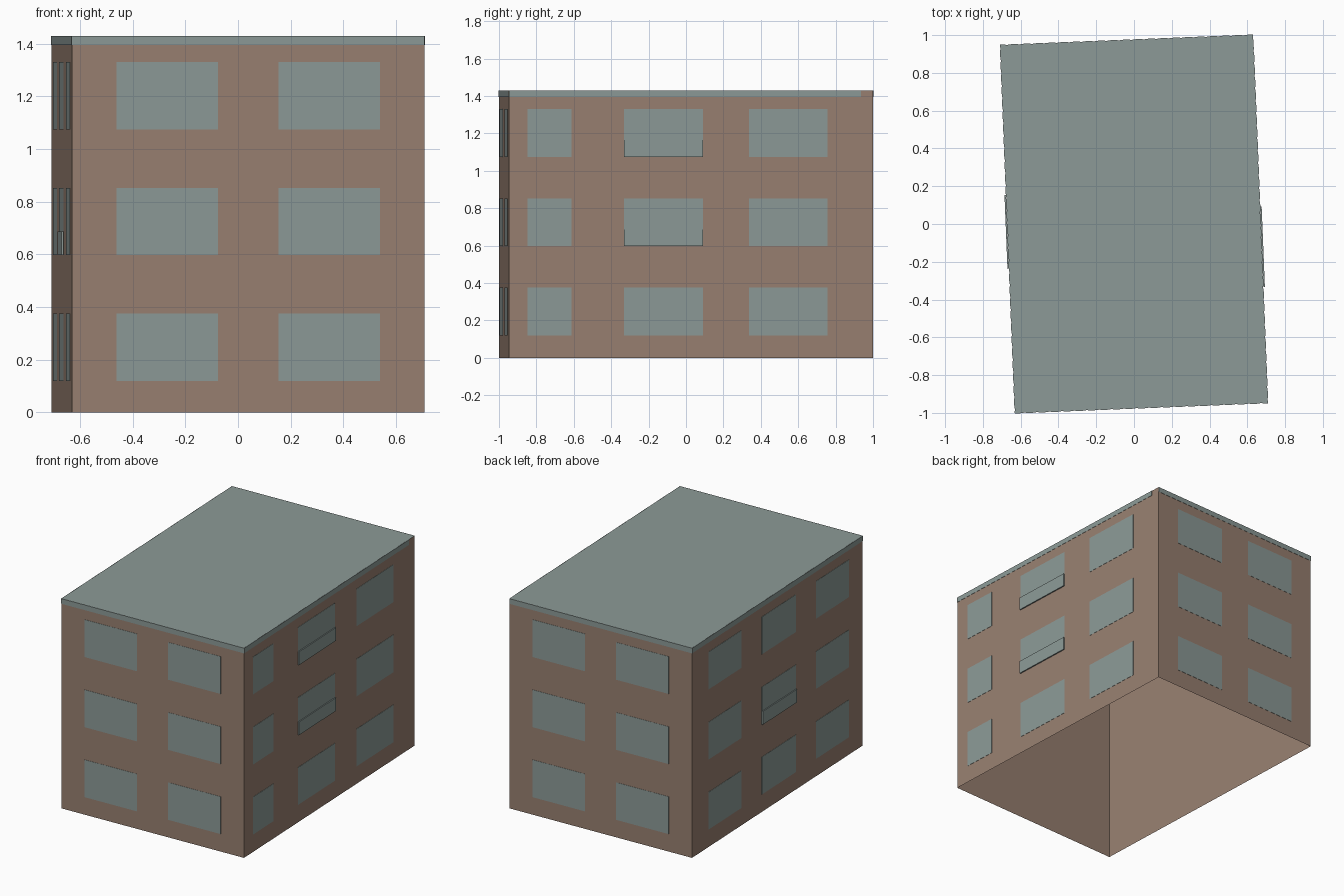
import bpy, bmesh
from math import radians
from mathutils import Matrix, Vector

cube = bpy.data.objects.get("Cube")
if cube:
    bpy.data.objects.remove(cube, do_unlink=True)

W, L, H = 0.67, 0.975, 1.43          # half width, half length, height
TURN = Matrix.Rotation(radians(2.3), 4, 'Z')


def material(name, rgb):
    lin = [((c / 255 + 0.055) / 1.055) ** 2.4 for c in rgb] + [1]
    m = bpy.data.materials.new(name)
    m.use_nodes = True
    m.diffuse_color = lin
    m.node_tree.nodes["Principled BSDF"].inputs["Base Color"].default_value = lin
    return m


brown = material("brown wall", (152, 128, 113))
grey = material("grey glass and roof", (140, 154, 151))


def finish(name, bm, mats):
    mesh = bpy.data.meshes.new(name)
    bm.to_mesh(mesh)
    bm.free()
    for m in mats:
        mesh.materials.append(m)
    ob = bpy.data.objects.new(name, mesh)
    ob.matrix_world = TURN
    bpy.context.collection.objects.link(ob)


# Each wall: centre of its base, direction along it, outward direction
X, Y, Z = Vector((1, 0, 0)), Vector((0, 1, 0)), Vector((0, 0, 1))
SIDES = {"front": (-L * Y, X, -Y), "back": (L * Y, X, Y),
         "left": (W * X, Y, X), "right": (-W * X, Y, -X)}


def panel(bm, side, a0, a1, z0, z1, out=0.002):
    """Thin plate lying just outside a wall."""
    base, along, normal = SIDES[side]
    size = along * (a1 - a0) + Z * (z1 - z0) + normal * (out - 0.0005)
    mid = base + along * (a0 + a1) / 2 + Z * (z0 + z1) / 2 + normal * (out + 0.0005) / 2
    scale = Matrix.Diagonal([abs(c) for c in size] + [1])
    bmesh.ops.create_cube(bm, size=1, matrix=Matrix.Translation(mid) @ scale)


# Building shell, open underneath, with a grey flat roof
bm = bmesh.new()
bmesh.ops.create_cube(bm, size=1, matrix=Matrix.Translation((0, 0, H / 2))
                      @ Matrix.Diagonal((2 * W, 2 * L, H, 1)))
bm.normal_update()
bmesh.ops.delete(bm, geom=[f for f in bm.faces if f.normal.z < -0.5], context='FACES_ONLY')
for f in bm.faces:
    f.material_index = int(f.normal.z > 0.5)
finish("building_shell", bm, [brown, grey])

# Roof edge band, stopping short at the back of the left wall
bm = bmesh.new()
for side, (a0, a1) in {"front": (-W, W), "back": (-W, W),
                       "left": (-L, 0.91), "right": (-L, L)}.items():
    panel(bm, side, a0, a1, 1.395, H)
finish("roof_band", bm, [grey])

# Three floors of windows on every wall
ROWS = (0.12, 0.597, 1.075)
COLUMNS = {"front": [(-0.5, -0.115), (0.115, 0.5)],
           "back": [(-0.5, -0.115), (0.115, 0.5)],
           "left": [(-0.875, -0.64), (-0.36, 0.065), (0.31, 0.73)],
           "right": [(-0.815, -0.44), (-0.21, 0.18), (0.41, 0.79)]}
for side, columns in COLUMNS.items():
    bm = bmesh.new()
    for z in ROWS:
        for a0, a1 in columns:
            panel(bm, side, a0, a1, z, z + 0.255)
    finish(side + "_windows", bm, [grey])

# Raised lower parts of some middle windows
bm = bmesh.new()
for side, row in (("left", 1), ("left", 2), ("right", 1)):
    a0, a1 = COLUMNS[side][1]
    panel(bm, side, a0, a1, ROWS[row], ROWS[row] + 0.09, 0.009)
finish("raised_window_parts", bm, [grey])
